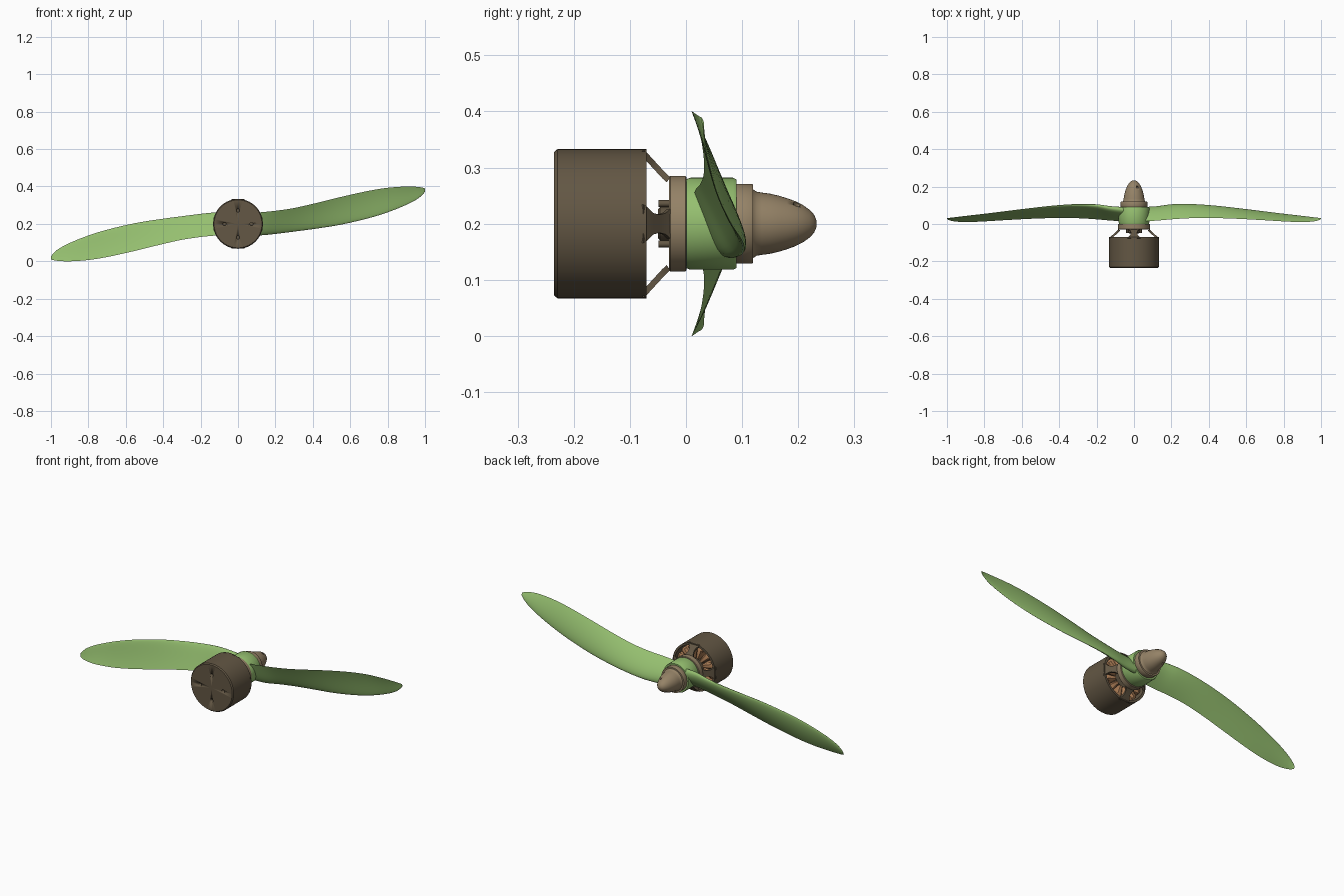
import bpy, bmesh
from math import sin, cos, pi, radians, sqrt
from mathutils import Vector, Matrix

if "Cube" in bpy.data.objects:
    bpy.data.objects.remove(bpy.data.objects["Cube"])

ZC = 0.2                      # height of the rotation axis (runs along y)


def material(name, rgb):
    m = bpy.data.materials.new(name)
    m.diffuse_color = (*rgb, 1)
    m.use_nodes = True
    m.node_tree.nodes["Principled BSDF"].inputs["Base Color"].default_value = m.diffuse_color
    return m


GREEN = material("green", (0.30, 0.52, 0.16))
DARK = material("dark_brown", (0.125, 0.095, 0.058))
TAN = material("tan", (0.30, 0.225, 0.135))
COPPER = material("copper", (0.40, 0.20, 0.09))


def finish(name, bm, mat, angle=35):
    bmesh.ops.remove_doubles(bm, verts=bm.verts, dist=1e-5)
    bmesh.ops.recalc_face_normals(bm, faces=bm.faces)
    me = bpy.data.meshes.new(name)
    bm.to_mesh(me)
    bm.free()
    ob = bpy.data.objects.new(name, me)
    bpy.context.collection.objects.link(ob)
    me.materials.append(mat)
    bpy.ops.object.select_all(action='DESELECT')
    ob.select_set(True)
    bpy.context.view_layer.objects.active = ob
    bpy.ops.object.shade_smooth_by_angle(angle=radians(angle))
    return ob


def loft(bm, rings, cap=True):
    rows = [[bm.verts.new(p) for p in ring] for ring in rings]
    n = len(rows[0])
    for a, b in zip(rows, rows[1:]):
        for i in range(n):
            j = (i + 1) % n
            bm.faces.new((a[i], a[j], b[j], b[i]))
    if cap:
        bm.faces.new(rows[0])
        bm.faces.new(rows[-1])


def spun(r, y, a):
    return Vector((r * cos(a), y, ZC + r * sin(a)))


def lathe(name, profile, mat, n=64):
    """Solid of revolution about the y axis from (radius, y) points."""
    bm = bmesh.new()
    rings = [[spun(max(r, 2e-4), y, 2 * pi * i / n) for i in range(n)] for r, y in profile]
    loft(bm, rings)
    return finish(name, bm, mat)


def rod(bm, p, q, r, n=20):
    p, q = Vector(p), Vector(q)
    d = q - p
    m = Matrix.Translation((p + q) / 2) @ d.to_track_quat('Z', 'Y').to_matrix().to_4x4()
    bmesh.ops.create_cone(bm, cap_ends=True, segments=n, radius1=r, radius2=r,
                          depth=d.length, matrix=m)


def cut(ob, bm):
    cutter = finish("cutter", bm, DARK)
    cutter.hide_render = True
    bpy.context.view_layer.objects.active = ob
    mod = ob.modifiers.new("cut", 'BOOLEAN')
    mod.operation, mod.object, mod.solver = 'DIFFERENCE', cutter, 'EXACT'
    bpy.ops.object.modifier_apply(modifier=mod.name)
    bpy.data.objects.remove(cutter)


# Motor can: closed at the front, open towards the propeller, four mounting holes
can = lathe("motor_can", [(0, -0.235), (0.128, -0.235), (0.133, -0.229), (0.133, -0.07),
                          (0.121, -0.07), (0.121, -0.205), (0, -0.205)], DARK)
bm = bmesh.new()
for k in range(4):
    rod(bm, spun(0.072, -0.25, k * pi / 2), spun(0.072, -0.215, k * pi / 2), 0.009)
cut(can, bm)

# Stator core with copper windings inside the can
lathe("stator_core", [(0, -0.206), (0.046, -0.206), (0.046, -0.085), (0, -0.085)], DARK, 48)
bm = bmesh.new()
for k in range(12):
    a = 2 * pi * k / 12 + pi / 12
    rings = []
    for r, w, d in ((0.044, 0.008, 0.036), (0.05, 0.011, 0.042),
                    (0.104, 0.02, 0.042), (0.114, 0.016, 0.036)):
        t = Vector((-sin(a), 0, cos(a)))
        c = spun(r, -0.122, a)
        rings.append([c + t * w * u + Vector((0, d * v, 0)) for u, v in
                      ((-1, -.8), (-.5, -1), (.5, -1), (1, -.8), (1, .8), (.5, 1), (-.5, 1), (-1, .8))])
    loft(bm, rings)
finish("copper_windings", bm, COPPER)

# Shaft, its flared boss and bolts
lathe("motor_shaft", [(0, -0.1), (0.011, -0.1), (0.011, -0.02), (0, -0.02)], TAN, 32)
lathe("shaft_boss", [(0, -0.05), (0.026, -0.05), (0.03, -0.046), (0.03, -0.028), (0, -0.028)], DARK, 48)
bm = bmesh.new()
for k in range(4):
    a = k * pi / 2
    rod(bm, spun(0.036, -0.049, a), spun(0.036, -0.025, a), 0.006, 12)
finish("boss_bolts", bm, DARK)

# Four flared spokes joining the can rim to the collar
bm = bmesh.new()
for k in range(4):
    a = k * pi / 2
    t = Vector((-sin(a), 0, cos(a)))
    rings = []
    for r, y, w in ((0.132, -0.076, 0.034), (0.126, -0.069, 0.03), (0.114, -0.058, 0.019),
                    (0.102, -0.047, 0.016), (0.09, -0.036, 0.019), (0.083, -0.028, 0.026)):
        rings.append([spun(r - e * 1.0, y - e * 0.7, a) + t * w * s
                      for s, e in ((-1, 0), (1, 0), (1, 0.009), (-1, 0.009))])
    loft(bm, rings)
finish("spokes", bm, DARK)

# Collar, hub, washer and spinner
lathe("collar", [(0, -0.03), (0.083, -0.03), (0.085, -0.028), (0.085, -0.001),
                 (0.083, 0.001), (0, 0.001)], TAN)
lathe("propeller_hub", [(0, 0), (0.079, 0), (0.082, 0.008), (0.082, 0.084),
                        (0.079, 0.09), (0, 0.09)], GREEN)
lathe("washer", [(0, 0.088), (0.07, 0.088), (0.071, 0.09), (0.071, 0.117),
                 (0.07, 0.119), (0, 0.119)], TAN)
spinner = lathe("spinner", [(0, 0.115), (0.066, 0.115), (0.061, 0.12), (0.057, 0.126),
                            (0.0555, 0.135), (0.0535, 0.15), (0.050, 0.165), (0.0455, 0.18),
                            (0.040, 0.195), (0.0335, 0.208), (0.025, 0.22), (0.0165, 0.228),
                            (0.008, 0.232), (0, 0.233)], TAN)
bm = bmesh.new()
rod(bm, spun(0.08, 0.197, radians(62)), spun(-0.08, 0.197, radians(62)), 0.006)
cut(spinner, bm)

# Blade stations: x, upper edge (y, z), leading lower edge (y, z), thickness
STATIONS = [
    (0.03, 0.014, 0.052, 0.080, -0.058, 0.044),
    (0.12, 0.018, 0.062, 0.088, -0.060, 0.036),
    (0.20, 0.025, 0.070, 0.101, -0.053, 0.028),
    (0.30, 0.031, 0.085, 0.104, -0.041, 0.022),
    (0.42, 0.032, 0.112, 0.097, -0.025, 0.018),
    (0.55, 0.028, 0.144, 0.083, -0.004, 0.015),
    (0.70, 0.020, 0.177, 0.065, 0.031, 0.012),
    (0.80, 0.014, 0.193, 0.053, 0.062, 0.010),
    (0.90, 0.010, 0.200, 0.042, 0.102, 0.008),
    (0.96, 0.014, 0.198, 0.035, 0.134, 0.006),
    (0.99, 0.021, 0.193, 0.032, 0.160, 0.004),
    (1.00, 0.028, 0.189, 0.031, 0.174, 0.003)]


def spline(pts, steps):
    pts = [Vector(p) for p in pts]
    ext = [2 * pts[0] - pts[1]] + pts + [2 * pts[-1] - pts[-2]]
    out = []
    for a, b, c, d in zip(ext, ext[1:], ext[2:], ext[3:]):
        # tangents scaled for uneven station spacing
        h = c[0] - b[0]
        mb = (c - a) * (h / (c[0] - a[0]))
        mc = (d - b) * (h / (d[0] - b[0]))
        for i in range(steps):
            t = i / steps
            out.append(b * (2 * t**3 - 3 * t**2 + 1) + mb * (t**3 - 2 * t**2 + t)
                       + c * (3 * t**2 - 2 * t**3) + mc * (t**3 - t**2))
    return out + [pts[-1]]


def airfoil(st, side, n=14):
    x, yu, zu, yl, zl, th = st
    lead, chord = Vector((yl, zl)), Vector((yu - yl, zu - zl))
    normal = Vector((chord.y, -chord.x)).normalized()
    us = [(1 - cos(pi * i / n)) / 2 for i in range(n + 1)]
    path = [(u, 1) for u in us] + [(u, -1) for u in us[-2:0:-1]]
    ring = []
    for u, s in path:
        half = 5 * th * (0.2969 * sqrt(u) - 0.126 * u - 0.3516 * u**2 + 0.2843 * u**3 - 0.1036 * u**4)
        camber = 0.16 * u * (1 - u) * chord.length
        p = lead + chord * u + normal * (camber + s * half)
        ring.append(Vector((side * x, p.x, ZC + side * p.y)))
    return ring


# Two twisted blades, the second turned half a revolution
for side, name in ((1, "right_blade"), (-1, "left_blade")):
    bm = bmesh.new()
    loft(bm, [airfoil(s, side) for s in spline(STATIONS, 5)])
    finish(name, bm, GREEN, 50)
